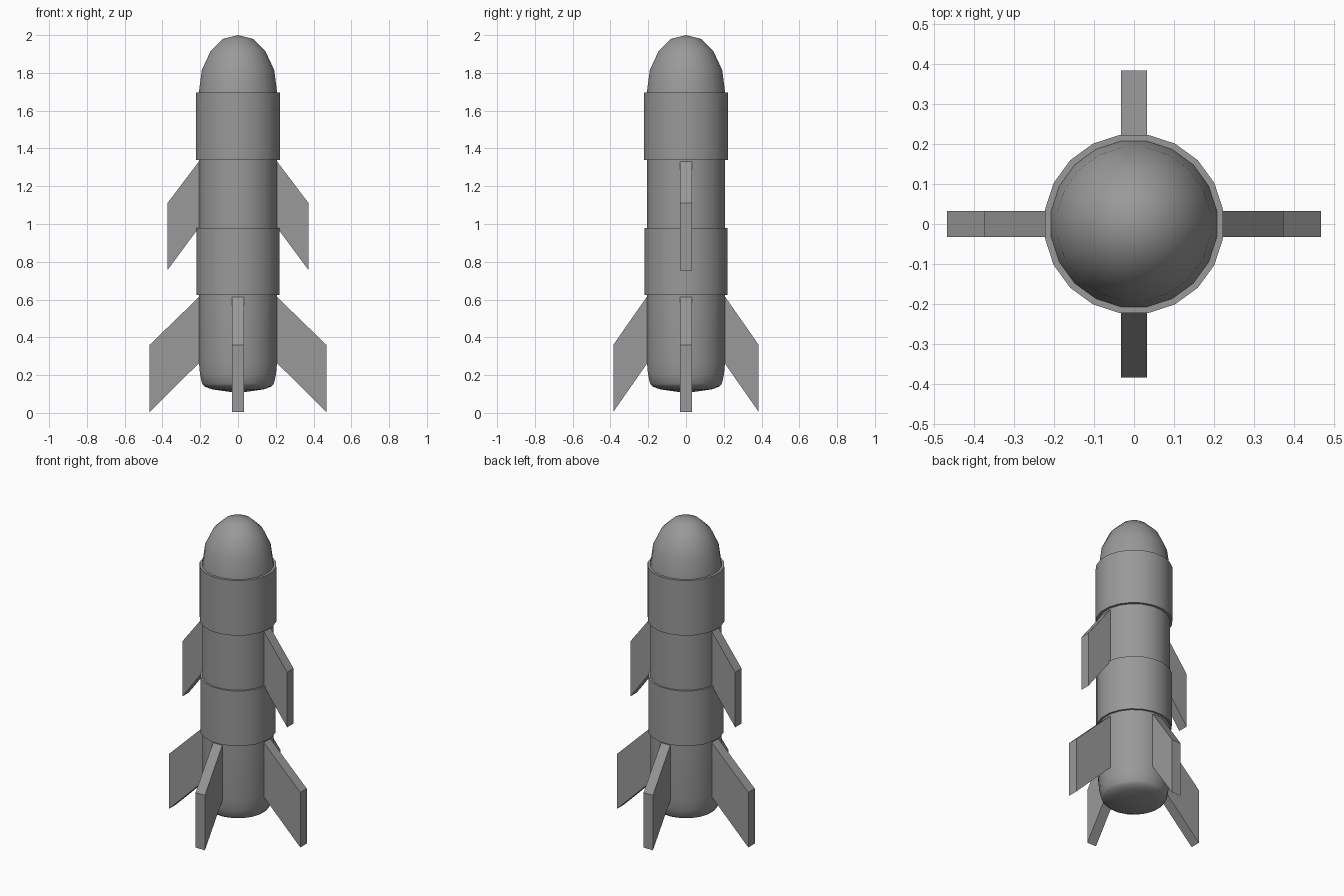
import bpy, bmesh, math

if "Cube" in bpy.data.objects:
    bpy.data.objects.remove(bpy.data.objects["Cube"])

SIDES = 20
grey = bpy.data.materials.new("hull grey")
grey.diffuse_color = (0.32, 0.32, 0.32, 1)
grey.use_nodes = True
grey.node_tree.nodes["Principled BSDF"].inputs["Base Color"].default_value = grey.diffuse_color


def finish(name, bm):
    bmesh.ops.remove_doubles(bm, verts=bm.verts, dist=1e-5)
    bmesh.ops.recalc_face_normals(bm, faces=bm.faces)
    mesh = bpy.data.meshes.new(name)
    bm.to_mesh(mesh)
    bm.free()
    mesh.materials.append(grey)
    obj = bpy.data.objects.new(name, mesh)
    bpy.context.collection.objects.link(obj)
    return obj


def lathe(name, profile):
    """Turn a (radius, height) profile, listed upwards, around the z axis."""
    bm = bmesh.new()
    rings = []
    for r, z in profile:
        angles = [2 * math.pi * (i + 0.5) / SIDES for i in range(SIDES)]
        rings.append([bm.verts.new((r * math.cos(a), r * math.sin(a), z)) for a in angles]
                     if r > 0 else [bm.verts.new((0, 0, z))] * SIDES)
    for low, high in zip(rings, rings[1:]):
        for i in range(SIDES):
            j = (i + 1) % SIDES
            quad = [low[i], low[j], high[j], high[i]]
            bm.faces.new(list(dict.fromkeys(quad)))
    obj = finish(name, bm)
    # open shells: make sure the outside faces outwards
    mesh = obj.data
    if sum(p.normal.x * p.center.x + p.normal.y * p.center.y for p in mesh.polygons) < 0:
        mesh.flip_normals()
    bpy.ops.object.select_all(action='DESELECT')
    obj.select_set(True)
    bpy.context.view_layer.objects.active = obj
    bpy.ops.object.shade_smooth_by_angle(angle=math.radians(40))
    return obj


def fin(name, outline, turn, half=0.033):
    """Flat swept plate from an (outward, height) outline, turned about z."""
    bm = bmesh.new()
    face = bm.faces.new([bm.verts.new((x, -half, z)) for x, z in outline])
    new = bmesh.ops.extrude_face_region(bm, geom=[face])["geom"]
    for v in new:
        if isinstance(v, bmesh.types.BMVert):
            v.co.y = half
    finish(name, bm).rotation_euler.z = math.radians(turn)


# Hull sections, bottom to top
R = 0.21
lathe("tail_section", [(0, 0.105), (0.07, 0.115), (0.14, 0.125), (0.18, 0.14), (0.192, 0.155),
                       (0.203, 0.2), (R, 0.27), (R, 0.625)])
lathe("lower_collar", [(R, 0.625), (0.222, 0.625), (0.222, 0.98), (R, 0.98)])
lathe("middle_section", [(R, 0.98), (R, 1.34)])
lathe("upper_collar", [(R, 1.34), (0.226, 1.34), (0.226, 1.695), (R, 1.695)])
lathe("nose_cone", [(R, 1.695), (0.194, 1.815), (0.147, 1.915), (0.08, 1.98), (0, 2.0)])

# Fins: wide tail fins left and right, narrower ones front and back, small upper pair
wide = [(0.20, 0.62), (0.468, 0.36), (0.468, 0.005), (0.20, 0.27)]
narrow = [(0.20, 0.625), (0.385, 0.36), (0.385, 0.005), (0.20, 0.27)]
upper = [(0.20, 1.34), (0.374, 1.11), (0.374, 0.755), (0.20, 0.99)]
for side, turn in (("right", 0), ("left", 180)):
    fin(f"{side}_tail_fin", wide, turn)
    fin(f"{side}_upper_fin", upper, turn)
for side, turn in (("back", 90), ("front", 270)):
    fin(f"{side}_tail_fin", narrow, turn)
